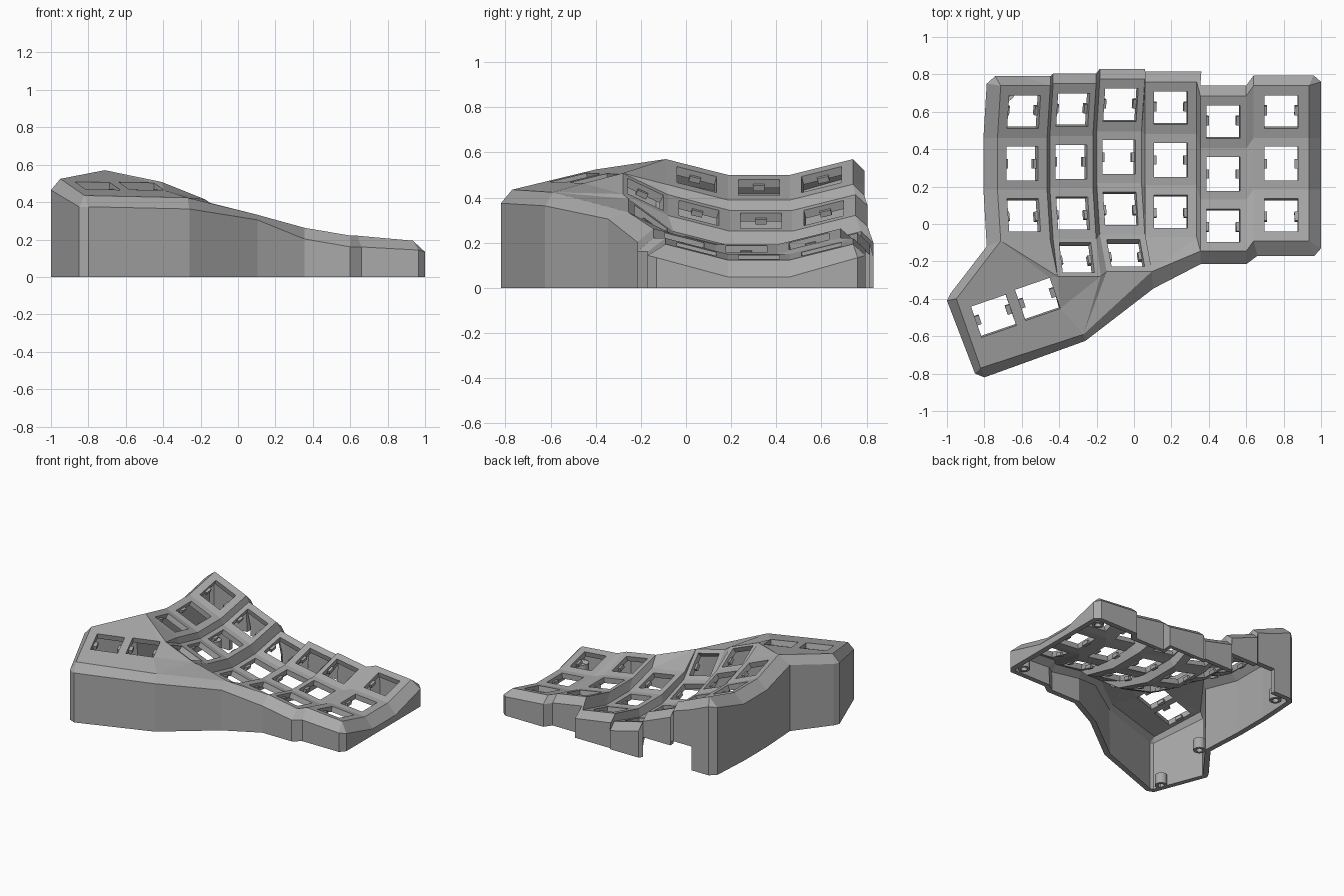
import bpy, bmesh, math
from mathutils import Vector, Matrix

cube = bpy.data.objects.get("Cube")
if cube:
    bpy.data.objects.remove(cube, do_unlink=True)

grey = bpy.data.materials.new("plain grey")
grey.use_nodes = True
grey.diffuse_color = (0.4, 0.4, 0.4, 1)
grey.node_tree.nodes["Principled BSDF"].inputs["Base Color"].default_value = (0.4, 0.4, 0.4, 1)


def make_object(name, bm):
    mesh = bpy.data.meshes.new(name)
    bm.to_mesh(mesh)
    bm.free()
    mesh.materials.append(grey)
    ob = bpy.data.objects.new(name, mesh)
    bpy.context.collection.objects.link(ob)
    return ob


# Key columns: left x, right x, y offset, middle height, sideways slope, bow, first row
COLUMNS = [
    (-0.73, -0.465, 0.00, 0.445, 0.42, 0.25, 1),
    (-0.45, -0.22, 0.01, 0.297, 0.40, 0.25, 0),
    (-0.20, 0.04, 0.035, 0.15, 0.25, 0.25, 0),
    (0.06, 0.335, 0.02, 0.15, 0.17, 0.0, 1),
    (0.355, 0.60, -0.055, 0.172, 0.17, 0.0, 1),
    (0.64, 0.935, 0.00, 0.137, 0.09, 0.0, 1),
]
ROW_Y = [-0.29, -0.09, 0.185, 0.46, 0.74]
ROW_RISE = [0.165, 0.07, 0.0, 0.0, 0.07]
HOLE = 0.091
LAST = 4

bm = bmesh.new()
clips = bmesh.new()


def face(*verts):
    unique = list(dict.fromkeys(verts))
    if len(unique) > 2:
        bm.faces.new(unique)


def add_clips(centre, across, along):
    """Two small latch nubs on the sides of a key hole."""
    normal = across.cross(along).normalized()
    along = normal.cross(across)
    turn = Matrix((across, along, normal)).transposed().to_4x4()
    for side in (-1, 1):
        spot = centre + across * side * (HOLE - 0.004) - normal * 0.035
        size = Matrix.Diagonal((0.026, 0.05, 0.025, 1))
        bmesh.ops.create_cube(clips, size=1, matrix=Matrix.Translation(spot) @ turn @ size)


def key_cell(a, b, c, d):
    """Four-sided plate with a square key hole."""
    across, along = b.co - a.co, d.co - a.co
    hu = HOLE / across.length
    hv = min(HOLE / along.length, 0.4)
    ring = []
    for su, sv in ((-1, -1), (1, -1), (1, 1), (-1, 1)):
        u, v = 0.5 + su * hu, 0.5 + sv * hv
        ring.append(bm.verts.new(a.co.lerp(b.co, u).lerp(d.co.lerp(c.co, u), v)))
    outer = (a, b, c, d)
    for i in range(4):
        k = (i + 1) % 4
        face(outer[i], outer[k], ring[k], ring[i])
    centre = (a.co + b.co + c.co + d.co) / 4
    add_clips(centre, across.normalized(), along.normalized())


# Curved key columns
L, R = {}, {}
for c, (x0, x1, dy, z, slope, bow, first) in enumerate(COLUMNS):
    for j in range(first, LAST + 1):
        rise = ROW_RISE[j] + (0.05 if (c, j) == (2, 0) else 0)
        drop = slope * (x1 - x0) / 2
        L[c, j] = bm.verts.new((x0 + bow * rise, ROW_Y[j] + dy, z + rise + drop))
        R[c, j] = bm.verts.new((x1 + bow * rise, ROW_Y[j] + dy, z + rise - drop))
    for j in range(first, LAST):
        key_cell(L[c, j], R[c, j], R[c, j + 1], L[c, j + 1])

# Steps joining neighbouring columns
for c in range(5):
    for j in range(LAST):
        if (c, j) in R and (c + 1, j) in L:
            face(R[c, j], L[c + 1, j], L[c + 1, j + 1], R[c, j + 1])


# Thumb plate
def thumb_point(x, y):
    return bm.verts.new((x, y, 0.565 + 0.21 * (y + 0.1) - 0.09 * (x + 0.7)))


back = L[0, 1]
left, corner, tip = thumb_point(-0.95, -0.4), thumb_point(-0.82, -0.77), thumb_point(-0.27, -0.59)
face(back, L[1, 0], R[0, 1])
face(R[0, 1], L[1, 0], L[1, 1])
loops = [[back, left, corner, tip, R[1, 0], L[1, 0]]]
yaw = math.radians(19)
for cx, cy in ((-0.75, -0.492), (-0.515, -0.402)):
    ring = []
    for su, sv in ((-1, -1), (1, -1), (1, 1), (-1, 1)):
        px, py = su * 0.098, sv * 0.087
        ring.append(thumb_point(cx + px * math.cos(yaw) - py * math.sin(yaw),
                                cy + px * math.sin(yaw) + py * math.cos(yaw)))
    loops.append(ring)
    middle = sum((v.co for v in ring), Vector()) / 4
    add_clips(middle, (ring[1].co - ring[0].co).normalized(), (ring[3].co - ring[0].co).normalized())
edges = []
for loop in loops:
    for i, v in enumerate(loop):
        w = loop[(i + 1) % len(loop)]
        edges.append(bm.edges.get((v, w)) or bm.edges.new((v, w)))
bmesh.ops.triangle_fill(bm, use_beauty=True, edges=edges, normal=(0, 0, 1))

# Ramp between thumb plate and outer columns
face(R[1, 0], tip, L[2, 0])
face(L[2, 0], tip, R[2, 0])
face(R[2, 0], L[3, 1], R[2, 1])
face(R[2, 0], R[3, 1], L[3, 1])
face(R[2, 0], L[4, 1], R[3, 1])

# Bevelled rim: inner vertex, outward offset, drop, wall bottom after this point
rim = [(L[0, 4], -0.075, 0.01, 0.06, 0), (L[0, 4], -0.03, 0.05, 0.05, 0),
       (R[0, 4], -0.15, 0.05, 0.0, 0.18), (R[0, 4], 0, 0.05, 0.05, 0.18),
       (L[1, 4], 0, 0.055, 0.05, 0.15), (R[1, 4], 0, 0.055, 0.05, 0)]
for c in (2, 3, 4, 5):
    rim.append((L[c, 4], 0, 0.055, 0.05, 0))
    rim.append((R[c, 4], 0.025 if c in (3, 5) else 0, 0.055, 0.05, 0))
rim.append((R[5, 4], 0.065, 0.02, 0.06, 0))
rim += [(R[5, j], 0.065, 0, 0.075, 0) for j in (3, 2)]
rim += [(R[5, 1], 0.065, -0.04, 0.06, 0), (R[5, 1], 0.03, -0.08, 0.05, 0),
        (L[5, 1], 0.02, -0.08, 0.06, 0), (R[4, 1], 0, -0.07, 0.06, 0),
        (L[4, 1], 0.0, -0.07, 0.06, 0), (R[2, 0], 0.01, -0.09, 0.03, 0),
        (tip, 0.01, -0.035, 0.06, 0), (corner, 0.02, -0.05, 0.06, 0),
        (corner, -0.03, -0.03, 0.06, 0), (left, -0.05, -0.01, 0.06, 0),
        (left, -0.03, 0.03, 0.06, 0), (back, -0.075, -0.03, 0.07, 0)]
rim += [(L[0, j], -0.075, 0, 0.07, 0) for j in (2, 3)]
outer = [bm.verts.new(v.co + Vector((dx, dy, -drop))) for v, dx, dy, drop, low in rim]
feet = [bm.verts.new((v.co.x, v.co.y, 0)) for v in outer]
for i, entry in enumerate(rim):
    k = (i + 1) % len(rim)
    face(entry[0], rim[k][0], outer[k], outer[i])
    if entry[4]:
        # Wall over the cable opening
        low = [bm.verts.new((outer[n].co.x, outer[n].co.y, entry[4])) for n in (k, i)]
        face(outer[i], outer[k], *low)
    else:
        face(outer[i], outer[k], feet[k], feet[i])

bmesh.ops.delete(bm, geom=[v for v in bm.verts if not v.link_faces], context='VERTS')
bmesh.ops.recalc_face_normals(bm, faces=bm.faces[:])
if sum(f.normal.z * f.calc_area() for f in bm.faces) < 0:
    bmesh.ops.reverse_faces(bm, faces=bm.faces[:])

shell = make_object("case_shell", bm)
thick = shell.modifiers.new("wall thickness", 'SOLIDIFY')
thick.thickness = 0.04
thick.offset = -1
make_object("switch_clips", clips)

# Hollow screw posts inside the bottom rim
posts = bmesh.new()
for x, y in ((-0.83, -0.7), (-0.72, -0.16), (-0.68, 0.7), (0.92, 0.71), (0.92, -0.08)):
    rings = []
    for radius, z in ((0.022, 0.06), (0.022, 0), (0.042, 0), (0.042, 0.08), (0.022, 0.06)):
        rings.append([posts.verts.new((x + radius * math.cos(t * math.tau / 20),
                                       y + radius * math.sin(t * math.tau / 20), z)) for t in range(20)])
    for a, b in zip(rings, rings[1:]):
        for t in range(20):
            n = (t + 1) % 20
            posts.faces.new((a[t], a[n], b[n], b[t]))
    posts.faces.new(rings[0])
bmesh.ops.remove_doubles(posts, verts=posts.verts[:], dist=0.0001)
bmesh.ops.recalc_face_normals(posts, faces=posts.faces[:])
make_object("screw_posts", posts)
